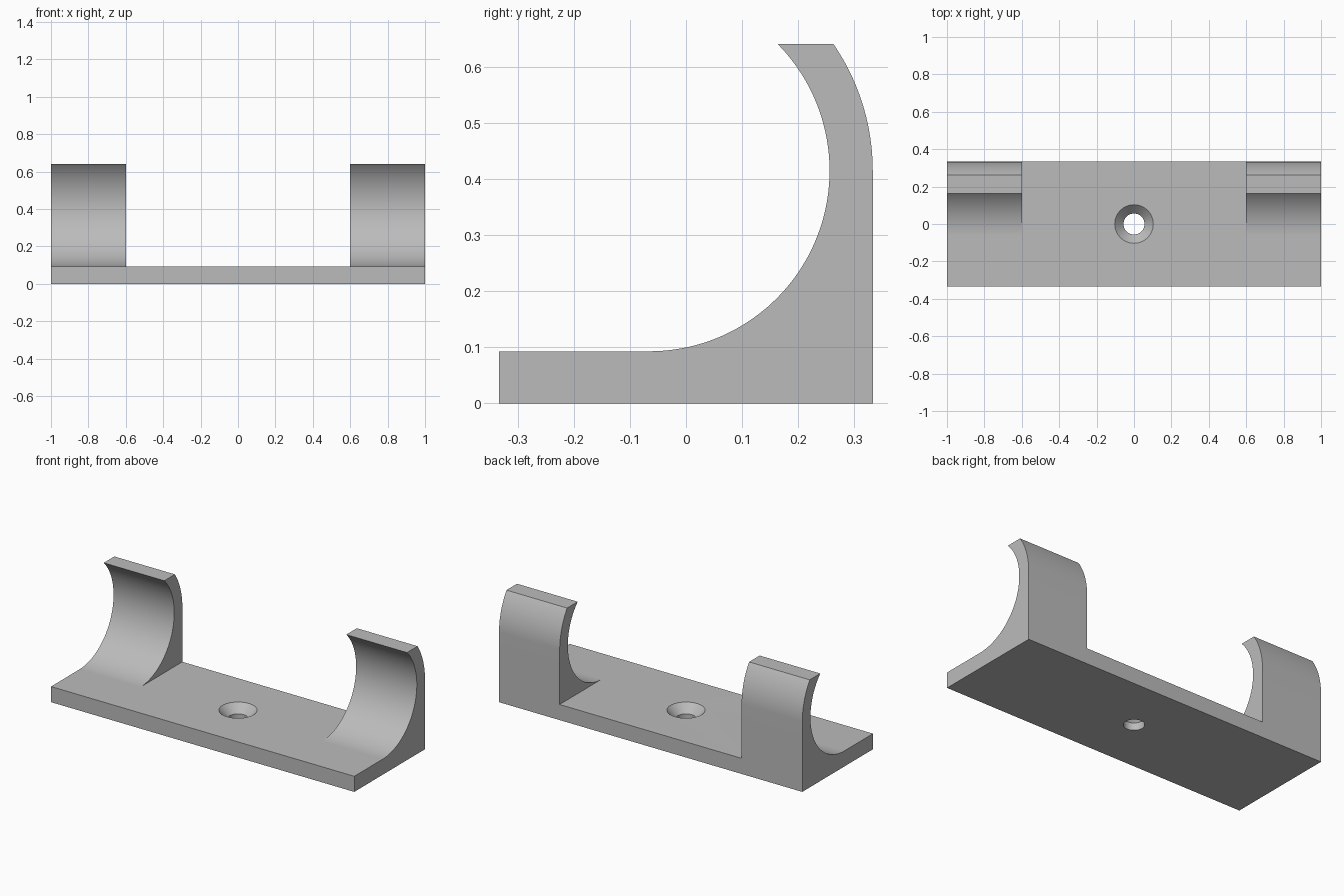
import bpy
import bmesh
from math import sin, cos, asin, pi, radians

if "Cube" in bpy.data.objects:
    bpy.data.objects.remove(bpy.data.objects["Cube"], do_unlink=True)

HALF_DEPTH = 0.333   # half of the plate in y
PLATE = 0.093        # plate thickness
TOP = 0.641          # clip height
CY, CZ = -0.066, 0.415            # shared centre of the clip arcs
R_IN, R_OUT = CZ - PLATE, HALF_DEPTH - CY
CLIP_X = 0.6         # inner side of each clip

grey = bpy.data.materials.new("grey plastic")
grey.use_nodes = True
colour = (0.5, 0.5, 0.5, 1)
grey.diffuse_color = colour
grey.node_tree.nodes["Principled BSDF"].inputs["Base Color"].default_value = colour


def arc(radius, start, end, steps):
    angles = [start + (end - start) * i / steps for i in range(steps + 1)]
    return [(CY + radius * cos(a), CZ + radius * sin(a)) for a in angles]


def finish(name, bm):
    bmesh.ops.recalc_face_normals(bm, faces=bm.faces)
    mesh = bpy.data.meshes.new(name)
    bm.to_mesh(mesh)
    bm.free()
    mesh.materials.append(grey)
    obj = bpy.data.objects.new(name, mesh)
    bpy.context.collection.objects.link(obj)
    return obj


def extrude_x(name, profile, half_width):
    bm = bmesh.new()
    face = bm.faces.new([bm.verts.new((-half_width, y, z)) for y, z in profile])
    new = bmesh.ops.extrude_face_region(bm, geom=[face])["geom"]
    verts = [v for v in new if isinstance(v, bmesh.types.BMVert)]
    bmesh.ops.translate(bm, verts=verts, vec=(2 * half_width, 0, 0))
    return finish(name, bm)


def lathe(name, profile, segments=64):
    bm = bmesh.new()
    rings = [[bm.verts.new((r * cos(2 * pi * i / segments), r * sin(2 * pi * i / segments), z))
              for i in range(segments)] for r, z in profile]
    for low, high in zip(rings, rings[1:]):
        for i in range(segments):
            j = (i + 1) % segments
            bm.faces.new((low[i], low[j], high[j], high[i]))
    bm.faces.new(rings[0])
    bm.faces.new(rings[-1])
    return finish(name, bm)


# Full-width body: plate, curved cradle and rounded back in one side profile
inner = arc(R_IN, -pi / 2, asin((TOP - CZ) / R_IN), 72)
outer = arc(R_OUT, asin((TOP - CZ) / R_OUT), 0, 24)
profile = [(-HALF_DEPTH, 0), (-HALF_DEPTH, PLATE)] + inner + outer + [(HALF_DEPTH, 0)]
bracket = extrude_x("clip_bracket", profile, 1)

# Cutters: the gap between the clips and the countersunk screw hole
gap = extrude_x("gap_cutter", [(-1, PLATE), (1, PLATE), (1, 1), (-1, 1)], CLIP_X)
hole = lathe("screw_hole_cutter", [(0.056, -0.1), (0.056, 0.044),
                                   (0.103, PLATE), (0.103, 0.3)])

bpy.ops.object.select_all(action="DESELECT")
bracket.select_set(True)
bpy.context.view_layer.objects.active = bracket
for cutter in (gap, hole):
    cutter.hide_render = True
    mod = bracket.modifiers.new(cutter.name, "BOOLEAN")
    mod.operation = "DIFFERENCE"
    mod.solver = "EXACT"
    mod.object = cutter
    bpy.ops.object.modifier_apply(modifier=mod.name)
    bpy.data.objects.remove(cutter, do_unlink=True)

bpy.ops.object.shade_smooth_by_angle(angle=radians(25))
